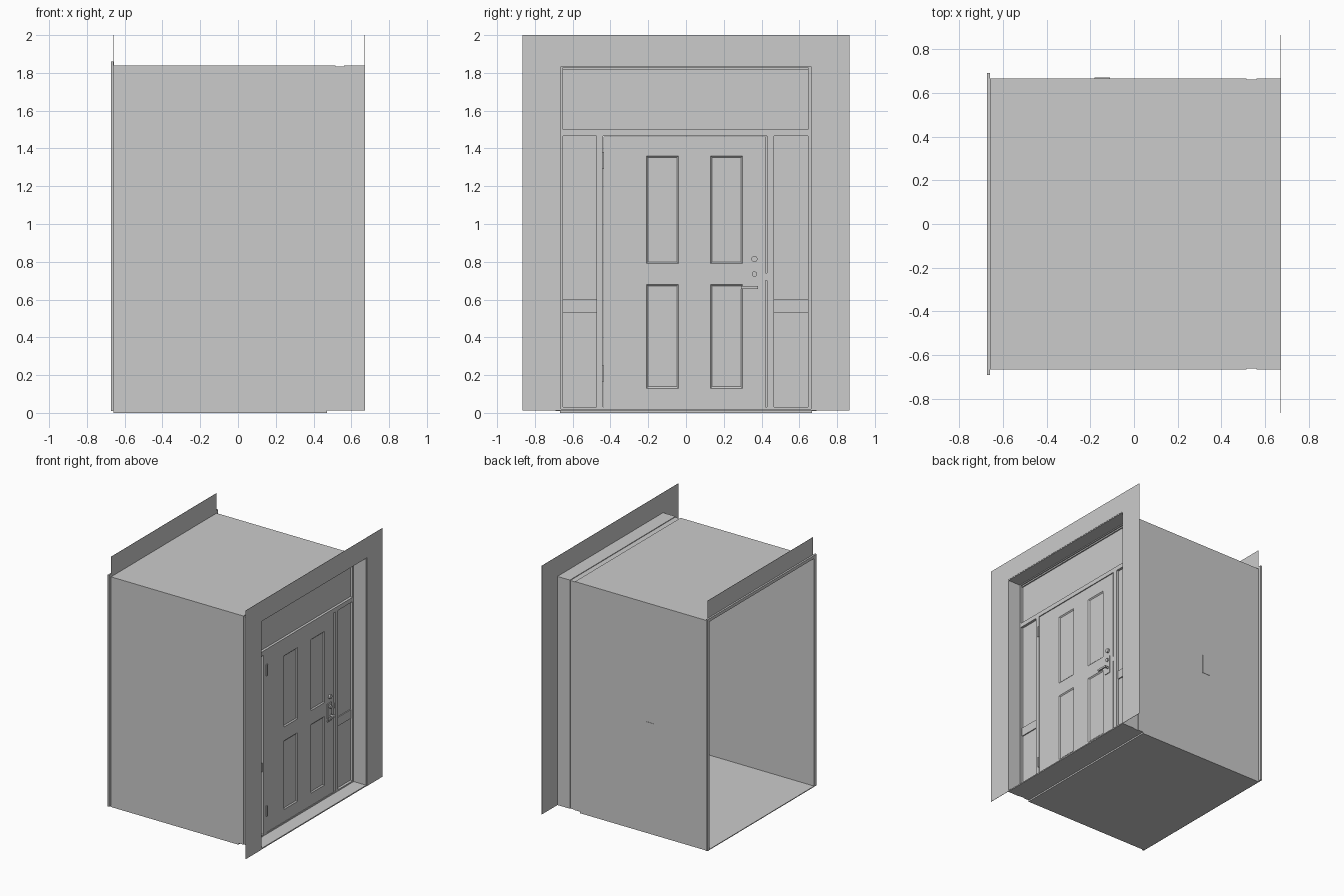
import bpy
import bmesh
from mathutils import Matrix, Vector

cube = bpy.data.objects.get("Cube")
if cube:
    bpy.data.objects.remove(cube, do_unlink=True)

grey = bpy.data.materials.new("plain_grey")
grey.use_nodes = True
GREY = (0.6, 0.6, 0.6, 1)
grey.diffuse_color = GREY
grey.node_tree.nodes["Principled BSDF"].inputs["Base Color"].default_value = GREY


def finish(name, bm):
    mesh = bpy.data.meshes.new(name)
    bmesh.ops.recalc_face_normals(bm, faces=bm.faces)
    bm.to_mesh(mesh)
    bm.free()
    mesh.materials.append(grey)
    obj = bpy.data.objects.new(name, mesh)
    bpy.context.collection.objects.link(obj)
    return obj


def add_box(bm, x, y, z):
    """Add a box given as (low, high) ranges."""
    size = Matrix.Diagonal((x[1] - x[0], y[1] - y[0], z[1] - z[0], 1))
    middle = Matrix.Translation([sum(r) / 2 for r in (x, y, z)])
    bmesh.ops.create_cube(bm, size=1, matrix=middle @ size)


def boxes(name, *ranges):
    bm = bmesh.new()
    for r in ranges:
        add_box(bm, *r)
    return finish(name, bm)


def border(name, x, outer, inner):
    """Border in the YZ plane; outer and inner are (y0, y1, z0, z1)."""
    a, b, c, d = outer
    e, f, g, h = inner
    strips = [(x, (a, e), (c, d)), (x, (f, b), (c, d))]
    if g > c:
        strips.append((x, (e, f), (c, g)))
    if d > h:
        strips.append((x, (e, f), (h, d)))
    return boxes(name, *strips)


def knob(name, y, z, radius, x0, x1):
    bm = bmesh.new()
    turn = Matrix.Translation(((x0 + x1) / 2, y, z)) @ Matrix.Rotation(1.5708, 4, 'Y')
    bmesh.ops.create_cone(bm, cap_ends=True, segments=24, radius1=radius,
                          radius2=radius, depth=x1 - x0, matrix=turn)
    obj = finish(name, bm)
    bpy.context.view_layer.objects.active = obj
    obj.select_set(True)
    bpy.ops.object.shade_smooth_by_angle()
    obj.select_set(False)


W = 0.667          # half width of the passage
TOP = 1.84         # height of the passage
SKIN = 0.005       # wall thickness

# Passage shells: the room side and the short outer reveal
for name, x in (("passage", (-0.66, 0.515)), ("reveal", (0.56, 0.67))):
    border(name + "_walls", x, (-W, W, 0.012, TOP), (-W + SKIN, W - SKIN, 0.012, TOP - SKIN))
boxes("floor", ((-0.66, 0.47), (-W, W), (0, 0.014)))
boxes("sill", ((0.47, 0.67), (-W + SKIN, W - SKIN), (0.012, 0.021)))

# Outer wall around the entrance, and the header above the rear opening
border("outer_wall", (0.67, 0.672), (-0.865, 0.865, 0.012, 2), (-W, W, 0.012, TOP))
boxes("rear_header", ((-0.658, -0.656), (-W, W), (TOP, 2)))
border("rear_casing", (-0.672, -0.658), (-0.69, 0.69, 0.01, 1.86), (-0.66, 0.66, 0.016, 1.835))

# Door frame: outer ring, transom bar and door posts
FRAME = (0.515, 0.56)
border("door_frame", FRAME, (-0.662, 0.662, 0.021, 1.835), (-0.65, 0.647, 0.032, 1.828))
boxes("transom_bar", (FRAME, (-0.65, 0.647), (1.465, 1.5)))
boxes("door_posts", (FRAME, (-0.475, -0.44), (0.032, 1.465)),
      (FRAME, (0.43, 0.465), (0.032, 1.465)))

# Glazing: transom and side lights, with a low rail across each side light
PANE = (0.53, 0.54)
boxes("transom_pane", (PANE, (-0.65, 0.647), (1.5, 1.828)))
boxes("transom_bead", ((0.54, 0.55), (-0.65, 0.647), (1.817, 1.828)))
for side, y in (("right", (-0.65, -0.475)), ("left", (0.465, 0.647))):
    boxes(side + "_side_pane", (PANE, y, (0.032, 1.465)))
    boxes(side + "_side_rail", ((0.523, 0.548), y, (0.53, 0.6)))

# Door slab with four shallow sunk panels on both faces
COLUMNS = ((-0.21, -0.04), (0.13, 0.3))
ROWS = ((0.13, 0.68), (0.79, 1.36))
bm = bmesh.new()
add_box(bm, (0.52, 0.556), (-0.438, 0.42), (0.03, 1.462))
for axis, spans in ((1, COLUMNS), (2, ROWS)):
    normal = Vector((0, 0, 0))
    normal[axis] = 1
    for cut in (v for span in spans for v in span):
        bmesh.ops.bisect_plane(bm, geom=bm.verts[:] + bm.edges[:] + bm.faces[:],
                               plane_co=normal * cut, plane_no=normal)
bm.normal_update()


def inside(value, spans):
    return any(low < value < high for low, high in spans)


panels = []
for face in bm.faces:
    c = face.calc_center_median()
    if abs(face.normal.x) > 0.9 and inside(c.y, COLUMNS) and inside(c.z, ROWS):
        panels.append(face)
bmesh.ops.inset_individual(bm, faces=panels, thickness=0.012, depth=-0.008)
finish("door", bm)

# Latch strip in the gap beside the door, and the hinges
boxes("strike_plate", ((0.53, 0.558), (0.42, 0.43), (0.7, 0.74)))
boxes("gap_stop", ((0.52, 0.53), (0.42, 0.43), (0.03, 1.462)))
for name, z in (("lower", (0.165, 0.25)), ("upper", (1.29, 1.38))):
    boxes(name + "_hinge", ((0.55, 0.568), (-0.445, -0.435), z))

# Locks and lever handles, outside and inside
for name, face, out in (("outer", 0.556, 1), ("inner", 0.52, -1)):
    def reach(a, b):
        return sorted((face + out * a, face + out * b))
    boxes(name + "_handle_plate", (reach(0, 0.006), (0.333, 0.383), (0.62, 0.765)))
    knob(name + "_upper_lock", 0.362, 0.815, 0.016, *reach(0, 0.014))
    knob(name + "_lower_lock", 0.362, 0.735, 0.014, *reach(0.006, 0.016))
    knob(name + "_lever_stem", 0.37, 0.664, 0.008, *reach(0.006, 0.035))
    boxes(name + "_lever", (reach(0.03, 0.042), (0.29, 0.38), (0.657, 0.671)))

# Switch plate on the left wall
boxes("switch_plate", ((-0.18, -0.11), (W - SKIN - 0.003, W + 0.003), (0.74, 0.89)))
